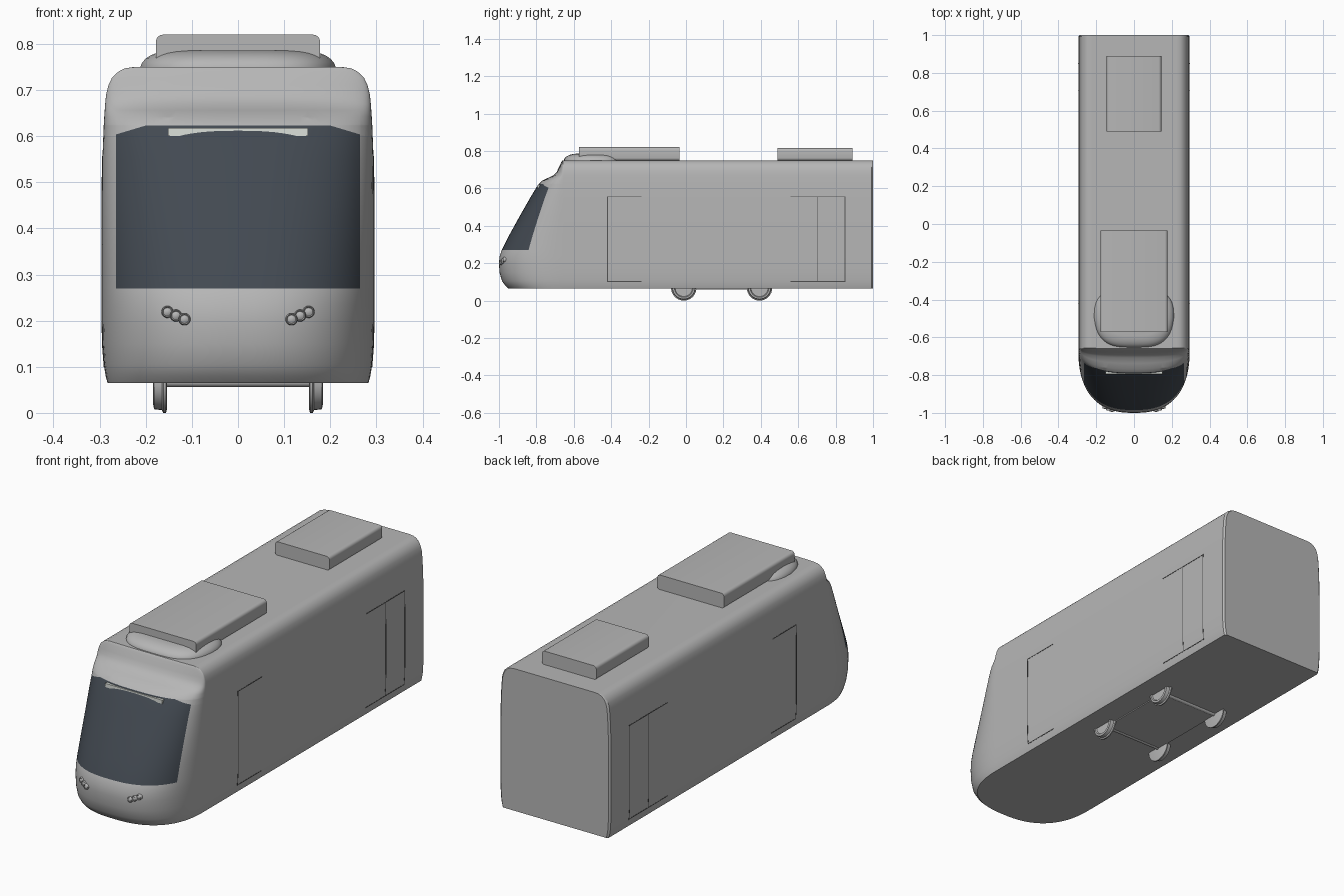
import bpy, bmesh, math
from mathutils import Matrix, Vector

cube = bpy.data.objects.get("Cube")
if cube:
    bpy.data.objects.remove(cube, do_unlink=True)


def material(name, rgb):
    m = bpy.data.materials.new(name)
    m.use_nodes = True
    m.diffuse_color = (*rgb, 1)
    m.node_tree.nodes["Principled BSDF"].inputs["Base Color"].default_value = (*rgb, 1)
    return m


GREY = material("body grey", (0.47, 0.47, 0.47))
GLASS = material("dark glass", (0.055, 0.067, 0.083))
PALE = material("pale trim", (0.72, 0.75, 0.71))
SEAM = material("seam grey", (0.09, 0.09, 0.09))


def finish(name, bm, mats, smooth=True):
    bmesh.ops.recalc_face_normals(bm, faces=bm.faces)
    mesh = bpy.data.meshes.new(name)
    bm.to_mesh(mesh)
    bm.free()
    for m in mats:
        mesh.materials.append(m)
    ob = bpy.data.objects.new(name, mesh)
    bpy.context.collection.objects.link(ob)
    if smooth:
        bpy.ops.object.select_all(action='DESELECT')
        bpy.context.view_layer.objects.active = ob
        ob.select_set(True)
        bpy.ops.object.shade_smooth_by_angle(angle=math.radians(35))
    return ob


def loft(bm, rings):
    loops = [[bm.verts.new(p) for p in ring] for ring in rings]
    for a, b in zip(loops, loops[1:]):
        for i in range(len(a)):
            j = (i + 1) % len(a)
            bm.faces.new((a[i], a[j], b[j], b[i]))
    bm.faces.new(loops[0][::-1])
    bm.faces.new(loops[-1])


def box(name, lo, hi, mat, bevel=0):
    lo, hi = Vector(lo), Vector(hi)
    bm = bmesh.new()
    bmesh.ops.create_cube(bm, size=1)
    for v in bm.verts:
        v.co = (lo + hi) / 2 + v.co * (hi - lo)
    if bevel:
        along = [e for e in bm.edges if abs(e.verts[0].co.y - e.verts[1].co.y) > 0.01]
        bmesh.ops.bevel(bm, geom=along, offset=bevel, segments=4, profile=0.5, affect='EDGES')
    return finish(name, bm, [mat], bool(bevel))


def turned(name, profile, centre, axis, mat):
    # Lathe a list of (offset, radius) pairs around the x or y axis
    bm = bmesh.new()
    rings = []
    for off, r in profile:
        ring = []
        for i in range(32):
            a = math.tau * i / 32
            c, s = r * math.cos(a), r * math.sin(a)
            p = (off, c, s) if axis == 'x' else (c, off, s)
            ring.append(Vector(centre) + Vector(p))
        rings.append(ring)
    loft(bm, rings)
    return finish(name, bm, [mat])


# Body levels: height, front position, half width
LEVELS = [(0.065, -0.95, 0.283), (0.08, -0.966, 0.287), (0.105, -0.984, 0.291),
          (0.15, -0.997, 0.294), (0.2, -1, 0.295), (0.235, -0.997, 0.295),
          (0.27, -0.985, 0.295), (0.35, -0.945, 0.295), (0.45, -0.89, 0.295),
          (0.55, -0.833, 0.294), (0.6, -0.803, 0.292), (0.625, -0.786, 0.291),
          (0.642, -0.768, 0.29), (0.656, -0.738, 0.289), (0.67, -0.708, 0.288),
          (0.69, -0.69, 0.286), (0.71, -0.681, 0.281), (0.727, -0.673, 0.273),
          (0.74, -0.667, 0.259), (0.747, -0.663, 0.245), (0.75, -0.66, 0.225)]
NOSE, REAR, POWER = -0.655, 1.0, 2.5


def level(z):
    for a, b in zip(LEVELS, LEVELS[1:]):
        if z <= b[0]:
            t = (z - a[0]) / (b[0] - a[0])
            return a[1] + t * (b[1] - a[1]), a[2] + t * (b[2] - a[2])


def nose_y(x, z):
    front, w = level(z)
    return NOSE + (front - NOSE) * (1 - abs(x / w) ** POWER) ** (1 / POWER)


def outline(z, front, w):
    pts = [(w - 0.008, REAR, z), (w, REAR - 0.008, z)]
    for i in range(49):
        a = math.pi * i / 48
        c, s = math.cos(a), max(math.sin(a), 0)
        x = math.copysign(abs(c) ** (2 / POWER), c) * w
        pts.append((x, NOSE + (front - NOSE) * s ** (2 / POWER), z))
    return pts + [(-w, REAR - 0.008, z), (0.008 - w, REAR, z)]


# Body shell with the windscreen cut into the nose
bm = bmesh.new()
loft(bm, [outline(*row) for row in LEVELS])
SIDE, SILL, HEAD, SHOULDER, SLOPE = 0.264, 0.27, 0.623, 0.2, 0.3
cuts = [((SIDE, 0, 0), (1, 0, 0)), ((-SIDE, 0, 0), (1, 0, 0)), ((0, 0, HEAD), (0, 0, 1)),
        ((SHOULDER, 0, HEAD), (SLOPE, 0, 1)), ((-SHOULDER, 0, HEAD), (-SLOPE, 0, 1))]
for co, no in cuts:
    front = [f for f in bm.faces if len(f.verts) < 9 and f.calc_center_median().y < NOSE
             and 0.26 < f.calc_center_median().z < 0.64]
    geom = front + list({e for f in front for e in f.edges}) + list({v for f in front for v in f.verts})
    bmesh.ops.bisect_plane(bm, geom=geom, plane_co=co, plane_no=Vector(no).normalized())
for f in bm.faces:
    c = f.calc_center_median()
    top = HEAD - SLOPE * max(0, abs(c.x) - SHOULDER)
    if c.y < NOSE and abs(c.x) < SIDE and SILL < c.z < top and len(f.verts) < 9:
        f.material_index = 1
body = finish("body_shell", bm, [GREY, GLASS])
body.modifiers.new("even shading", 'WEIGHTED_NORMAL').keep_sharp = True

# Trim above the windscreen
box("windscreen_trim", (-0.152, -0.795, 0.6), (0.152, -0.775, 0.618), PALE)

# Roof units and the fairing around the front one
box("front_roof_unit", (-0.178, -0.573, 0.748), (0.178, -0.035, 0.82), GREY, 0.015)
box("rear_roof_unit", (-0.145, 0.49, 0.748), (0.145, 0.89, 0.815), GREY, 0.015)
bm = bmesh.new()
rings = []
for k in range(8):
    a = math.pi / 2 * k / 8
    grow, z = math.cos(a) ** 0.8, 0.745 + 0.041 * math.sin(a)
    ring = []
    for i in range(48):
        t = math.tau * i / 48
        c, s = math.cos(t), math.sin(t)
        y = math.copysign(abs(s) ** 0.7, s)
        taper = 0.212 - 0.022 * max(0, -y)
        ring.append((taper * math.copysign(abs(c) ** 0.6, c) * (0.6 + 0.4 * grow),
                     -0.497 + 0.157 * y * (0.45 + 0.55 * grow), z))
    rings.append(ring)
loft(bm, rings)
finish("roof_fairing", bm, [GREY])

# Headlights: three small round lamps on each side
for side, label in ((1, "left"), (-1, "right")):
    for k in range(3):
        x, z = side * (0.116 + 0.0185 * k), 0.203 + 0.008 * k
        y = nose_y(x, z)
        turned(f"{label}_headlight_{k + 1}",
               [(0.02, 0.013), (-0.005, 0.013), (-0.008, 0.011), (-0.006, 0.009), (-0.009, 0.004)],
               (x, y, z), 'y', GREY)

# Wheels, axles and the bogie plate
for y, end in ((-0.012, "front"), (0.393, "rear")):
    for side, label in ((1, "left"), (-1, "right")):
        rim = [(0.154, 0.06), (0.156, 0.068), (0.162, 0.068), (0.165, 0.062),
               (0.182, 0.06), (0.184, 0.05), (0.178, 0.046), (0.178, 0.02)]
        turned(f"{end}_{label}_wheel", [(side * o, r) for o, r in rim], (0, y, 0.068), 'x', GREY)
    turned(f"{end}_axle", [(-0.16, 0.011), (0.16, 0.011)], (0, y, 0.067), 'x', GREY)
box("bogie_plate", (-0.158, -0.012, 0.06), (0.158, 0.393, 0.07), GREY)

# Door seams: thin strips that follow the side walls
T = 0.002
SEAMS = [(-0.42, -0.24, 0.555, 0.555), (-0.42, -0.24, 0.102, 0.102), (-0.42, -0.42, 0.102, 0.555),
         (0.56, 0.85, 0.555, 0.555), (0.56, 0.85, 0.102, 0.102),
         (0.705, 0.705, 0.102, 0.555), (0.85, 0.85, 0.102, 0.555)]
for side, label in ((1, "left"), (-1, "right")):
    bm = bmesh.new()
    for y0, y1, z0, z1 in SEAMS:
        rings = []
        steps = 10 if z1 > z0 else 1
        for k in range(steps + 1):
            z = z0 - T + (z1 - z0 + 2 * T) * k / steps
            w = level(z)[1]
            rings.append([(side * (w + dx), y, z) for dx, y in
                          ((-T, y0 - T), (0.001, y0 - T), (0.001, y1 + T), (-T, y1 + T))])
        loft(bm, rings)
    finish(f"{label}_door_seams", bm, [SEAM], False)
